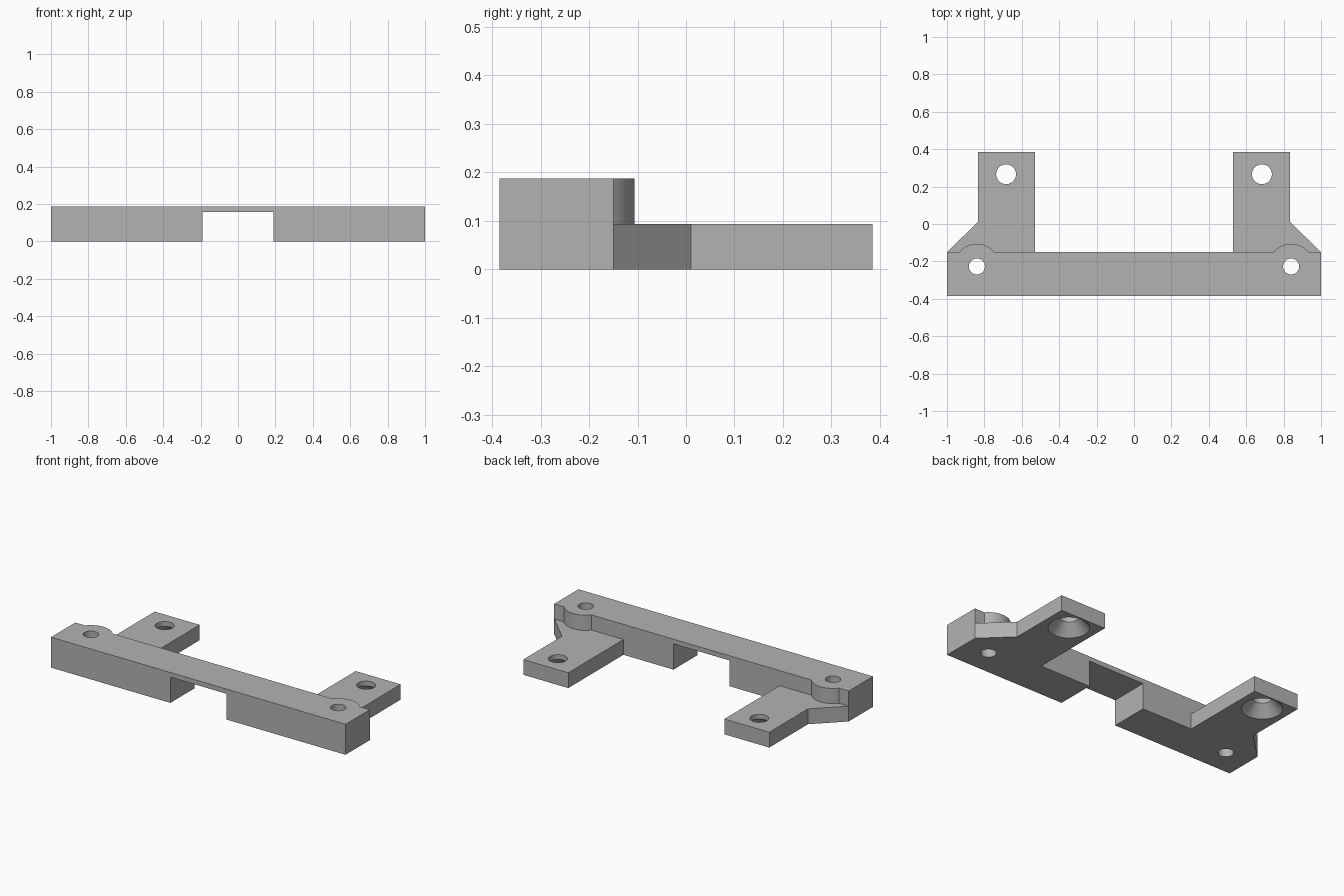
import bpy, bmesh, math

if "Cube" in bpy.data.objects:
    bpy.data.objects.remove(bpy.data.objects["Cube"])

grey = bpy.data.materials.new("plain grey")
grey.diffuse_color = (0.45, 0.45, 0.45, 1)
grey.use_nodes = True
grey.node_tree.nodes["Principled BSDF"].inputs["Base Color"].default_value = grey.diffuse_color


def loft(name, rings):
    """Closed solid from a stack of matching rings of 3D points."""
    bm = bmesh.new()
    vs = [[bm.verts.new(p) for p in ring] for ring in rings]
    n = len(vs[0])
    bm.faces.new(vs[0][::-1])
    bm.faces.new(vs[-1])
    for a, b in zip(vs, vs[1:]):
        for i in range(n):
            j = (i + 1) % n
            bm.faces.new((a[i], a[j], b[j], b[i]))
    bmesh.ops.recalc_face_normals(bm, faces=bm.faces[:])
    me = bpy.data.meshes.new(name)
    bm.to_mesh(me)
    bm.free()
    me.materials.append(grey)
    ob = bpy.data.objects.new(name, me)
    bpy.context.collection.objects.link(ob)
    return ob


def prism(name, outline, z0, z1):
    return loft(name, [[(x, y, z) for x, y in outline] for z in (z0, z1)])


def bore(name, x, y, steps, n=48):
    """Round cutter given as (radius, height) steps."""
    angles = [2 * math.pi * i / n for i in range(n)]
    return loft(name, [[(x + r * math.cos(a), y + r * math.sin(a), z)
                        for a in angles] for r, z in steps])


def combine(target, other, operation):
    m = target.modifiers.new(other.name, 'BOOLEAN')
    m.operation, m.solver, m.object = operation, 'EXACT', other
    bpy.context.view_layer.objects.active = target
    bpy.ops.object.modifier_apply(modifier=m.name)
    bpy.data.objects.remove(other)


# Cross bar with a rounded boss bulging out behind each screw hole
front, back, top = -0.385, -0.15, 0.187
bx, by, br = 0.84, -0.228, 0.122
a0 = math.asin((back - by) / br)
arc = [(br * math.cos(a), by + br * math.sin(a))
       for a in [a0 + (math.pi - 2 * a0) * i / 20 for i in range(21)]]
outline = [(-1, front), (1, front), (1, back)]
outline += [(bx + x, y) for x, y in arc] + [(-bx + x, y) for x, y in arc]
outline += [(-1, back)]
bracket = prism("mounting_bracket", outline, 0, top)

# Rear tabs with an angled gusset
for s in (-1, 1):
    tab = [(0.53, -0.3), (1, -0.3), (1, back), (0.835, 0.01),
           (0.835, 0.385), (0.53, 0.385)]
    combine(bracket, prism("tab", [(s * x, y) for x, y in tab], 0, 0.094), 'UNION')

# Notch under the middle of the bar
notch = [(-0.19, -0.5), (0.19, -0.5), (0.19, 0), (-0.19, 0)]
combine(bracket, prism("notch_cutter", notch, -0.1, 0.158), 'DIFFERENCE')

# Bar holes, and tab holes countersunk from below
for s in (-1, 1):
    combine(bracket, bore("bar_hole", s * bx, -0.227,
                          [(0.043, -0.1), (0.043, 0.3)]), 'DIFFERENCE')
    combine(bracket, bore("tab_hole", s * 0.684, 0.266,
                          [(0.113, -0.05), (0.113, 0), (0.053, 0.065),
                           (0.053, 0.2)]), 'DIFFERENCE')

bpy.ops.object.select_all(action='DESELECT')
bracket.select_set(True)
bpy.context.view_layer.objects.active = bracket
bpy.ops.object.shade_smooth_by_angle(angle=math.radians(25))
